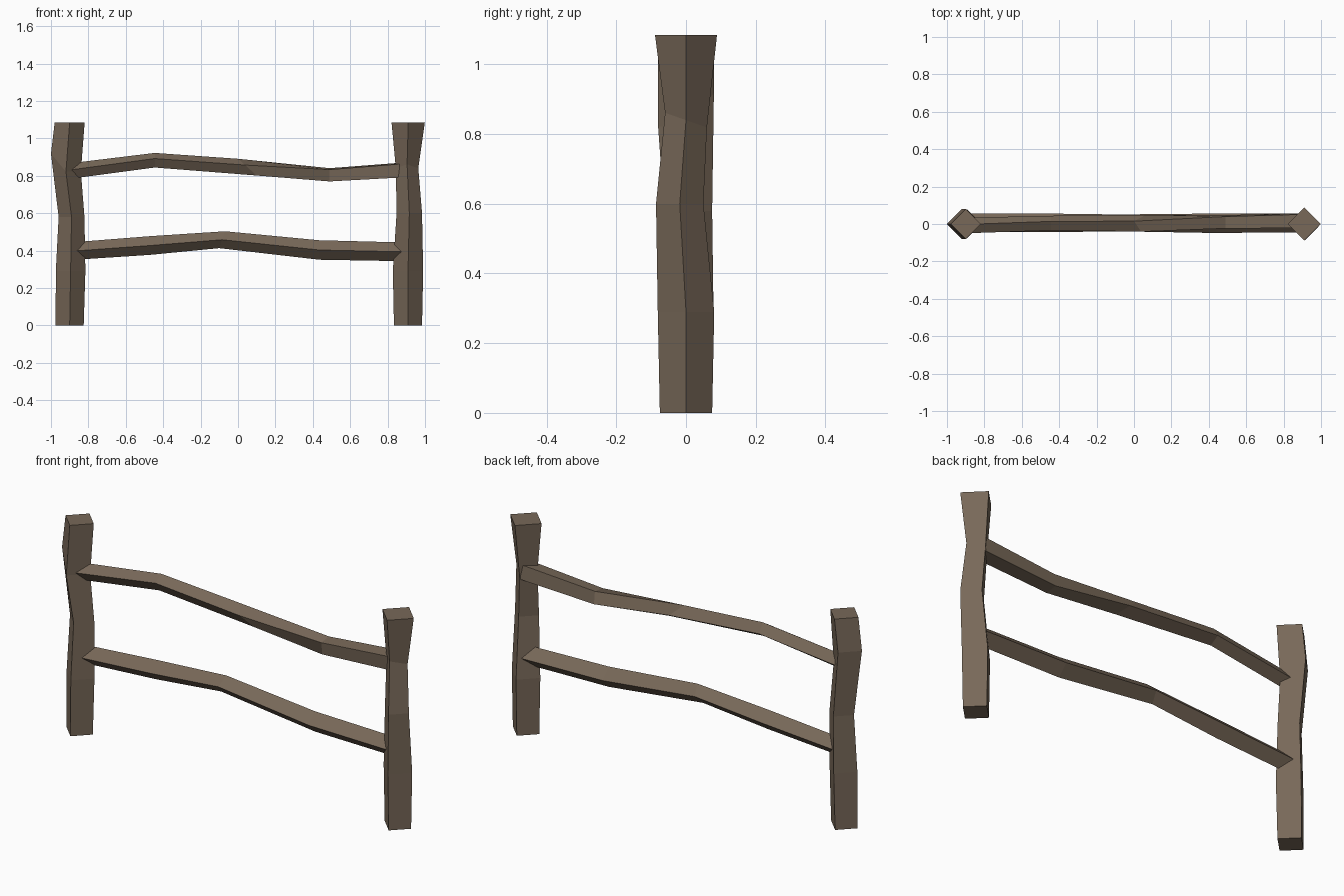
import bpy, bmesh
from math import cos, sin, radians

if "Cube" in bpy.data.objects:
    bpy.data.objects.remove(bpy.data.objects["Cube"])

wood = bpy.data.materials.new("weathered brown wood")
wood.diffuse_color = (0.188, 0.140, 0.099, 1)
wood.use_nodes = True
wood.node_tree.nodes["Principled BSDF"].inputs["Base Color"].default_value = wood.diffuse_color


def loft(name, rings):
    """Skin four-sided rings (lists of points) into one closed, flat-shaded beam."""
    bm = bmesh.new()
    loops = [[bm.verts.new(p) for p in ring] for ring in rings]
    for a, b in zip(loops, loops[1:]):
        for i in range(4):
            j = (i + 1) % 4
            bm.faces.new((a[i], a[j], b[j], b[i]))
    bm.faces.new(loops[0])
    bm.faces.new(loops[-1])
    bmesh.ops.recalc_face_normals(bm, faces=bm.faces)
    mesh = bpy.data.meshes.new(name)
    bm.to_mesh(mesh)
    bm.free()
    mesh.materials.append(wood)
    bpy.context.collection.objects.link(bpy.data.objects.new(name, mesh))


def post(name, sections):
    # each section: centre x, y, z, half diagonal, tilt along x, tilt along y
    rings = []
    for x, y, z, r, tx, ty in sections:
        ds = [(r * cos(radians(a)), r * sin(radians(a))) for a in (0, 90, 180, 270)]
        rings.append([(x + dx, y + dy, z + tx * dx + ty * dy) for dx, dy in ds])
    loft(name, rings)


def rail(name, sections):
    # each section: centre x, y, z, half diagonal, twist in degrees, lean
    rings = []
    for x, y, z, r, twist, lean in sections:
        ds = [(r * cos(radians(a + twist)), r * sin(radians(a + twist)))
              for a in (0, 90, 180, 270)]
        rings.append([(x + lean * dz, y + dy, z + dz) for dy, dz in ds])
    loft(name, rings)


# crooked upright posts
post("left_post", [
    (-0.90, 0.0, 0.0, 0.075, 0, 0),
    (-0.895, 0.0, 0.29, 0.079, 0, 0),
    (-0.89, 0.006, 0.58, 0.069, 0, 0),
    (-0.92, 0.0, 0.87, 0.080, -0.6, 0.6),
    (-0.90, 0.0, 1.085, 0.080, 0, 0),
])
post("right_post", [
    (0.909, 0.0, 0.0, 0.075, 0, 0),
    (0.909, 0.0, 0.29, 0.081, 0, 0),
    (0.916, -0.018, 0.60, 0.068, 0, 0),
    (0.904, 0.0, 0.84, 0.060, 0, -0.35),
    (0.910, 0.0, 1.085, 0.089, 0, 0),
])

# bent cross rails, the upper one twisting towards the right
rail("upper_rail", [
    (-0.90, -0.008, 0.825, 0.042, -8, 0),
    (-0.445, 0.005, 0.883, 0.040, -13, 0),
    (0.05, 0.004, 0.846, 0.046, -14, -1.1),
    (0.49, 0.012, 0.805, 0.045, -38, 0),
    (0.90, 0.018, 0.832, 0.052, -40, 0),
])
rail("lower_rail", [
    (-0.90, 0.008, 0.396, 0.047, 0, 0),
    (-0.47, 0.006, 0.427, 0.050, 0, 0),
    (-0.085, 0.006, 0.458, 0.045, 0, 0.35),
    (0.435, 0.004, 0.403, 0.052, 0, 0),
    (0.90, 0.006, 0.393, 0.050, 0, 0),
])
